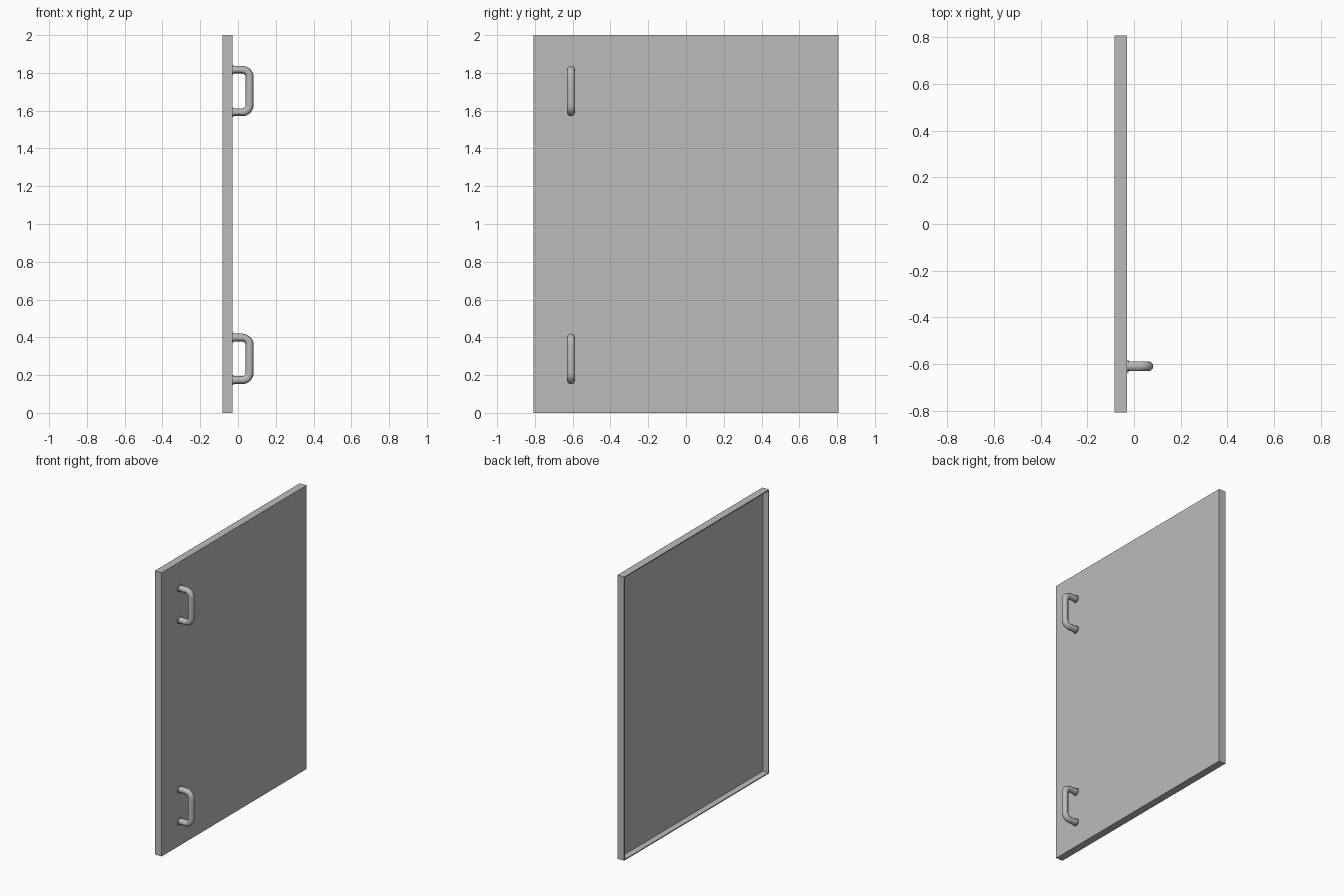
import bpy
import bmesh
from math import pi, sin, cos
from mathutils import Matrix, Vector

cube = bpy.data.objects.get("Cube")
if cube:
    bpy.data.objects.remove(cube)

grey = bpy.data.materials.new("grey metal")
grey.use_nodes = True
color = (0.5, 0.5, 0.5, 1)
grey.diffuse_color = color
grey.node_tree.nodes["Principled BSDF"].inputs["Base Color"].default_value = color

BACK, FACE = -0.083, -0.03     # panel back and front planes in x
HALF_W, HEIGHT, SHEET = 0.807, 2.0, 0.01
HANDLE_Y, REACH, TUBE, BEND = -0.609, 0.062, 0.021, 0.04
SPAN = 0.225                   # distance between handle feet


def add_object(name, data):
    obj = bpy.data.objects.new(name, data)
    bpy.context.collection.objects.link(obj)
    bpy.ops.object.select_all(action="DESELECT")
    obj.select_set(True)
    bpy.context.view_layer.objects.active = obj
    return obj


def mesh_object(name, bm):
    mesh = bpy.data.meshes.new(name)
    bm.to_mesh(mesh)
    bm.free()
    mesh.materials.append(grey)
    return add_object(name, mesh)


# Door panel: a box whose back is inset and pushed in to leave a thin rim
bm = bmesh.new()
size = Matrix.Diagonal((FACE - BACK, 2 * HALF_W, HEIGHT, 1))
place = Matrix.Translation(((FACE + BACK) / 2, 0, HEIGHT / 2))
bmesh.ops.create_cube(bm, size=1, matrix=place @ size)
bm.normal_update()
back = min(bm.faces, key=lambda f: f.normal.x)
bmesh.ops.inset_region(bm, faces=[back], thickness=SHEET)
pushed = bmesh.ops.extrude_discrete_faces(bm, faces=[back])["faces"][0]
for v in pushed.verts:
    v.co.x = FACE - SHEET
bmesh.ops.recalc_face_normals(bm, faces=bm.faces)
mesh_object("door_panel", bm)


def handle(name, z):
    """Bent tube handle with a small collar at each foot."""
    half = SPAN / 2
    path = [Vector((FACE, HANDLE_Y, z - half))]
    for sign in (-1, 1):
        for i in range(9):
            a = pi / 2 * (i / 8 if sign < 0 else 1 - i / 8)
            path.append(Vector((REACH - BEND + BEND * sin(a), HANDLE_Y,
                                z + sign * (half - BEND + BEND * cos(a)))))
    path.append(Vector((FACE, HANDLE_Y, z + half)))

    curve = bpy.data.curves.new(name, "CURVE")
    curve.dimensions = "3D"
    curve.bevel_depth = TUBE
    curve.bevel_resolution = 4
    curve.materials.append(grey)
    spline = curve.splines.new("POLY")
    spline.points.add(len(path) - 1)
    for point, co in zip(spline.points, path):
        point.co = (*co, 1)
    add_object(name, curve)
    bpy.ops.object.convert(target="MESH")
    bpy.ops.object.shade_smooth_by_angle()

    for end, sign in (("lower", -1), ("upper", 1)):
        bm = bmesh.new()
        at = Matrix.Translation((FACE + 0.003, HANDLE_Y, z + sign * half))
        bmesh.ops.create_cone(bm, cap_ends=True, segments=24, radius1=0.026,
                              radius2=0.026, depth=0.006,
                              matrix=at @ Matrix.Rotation(pi / 2, 4, "Y"))
        mesh_object(f"{name}_{end}_collar", bm)
        bpy.ops.object.shade_smooth_by_angle()


handle("upper_handle", 1.704)
handle("lower_handle", 0.286)
